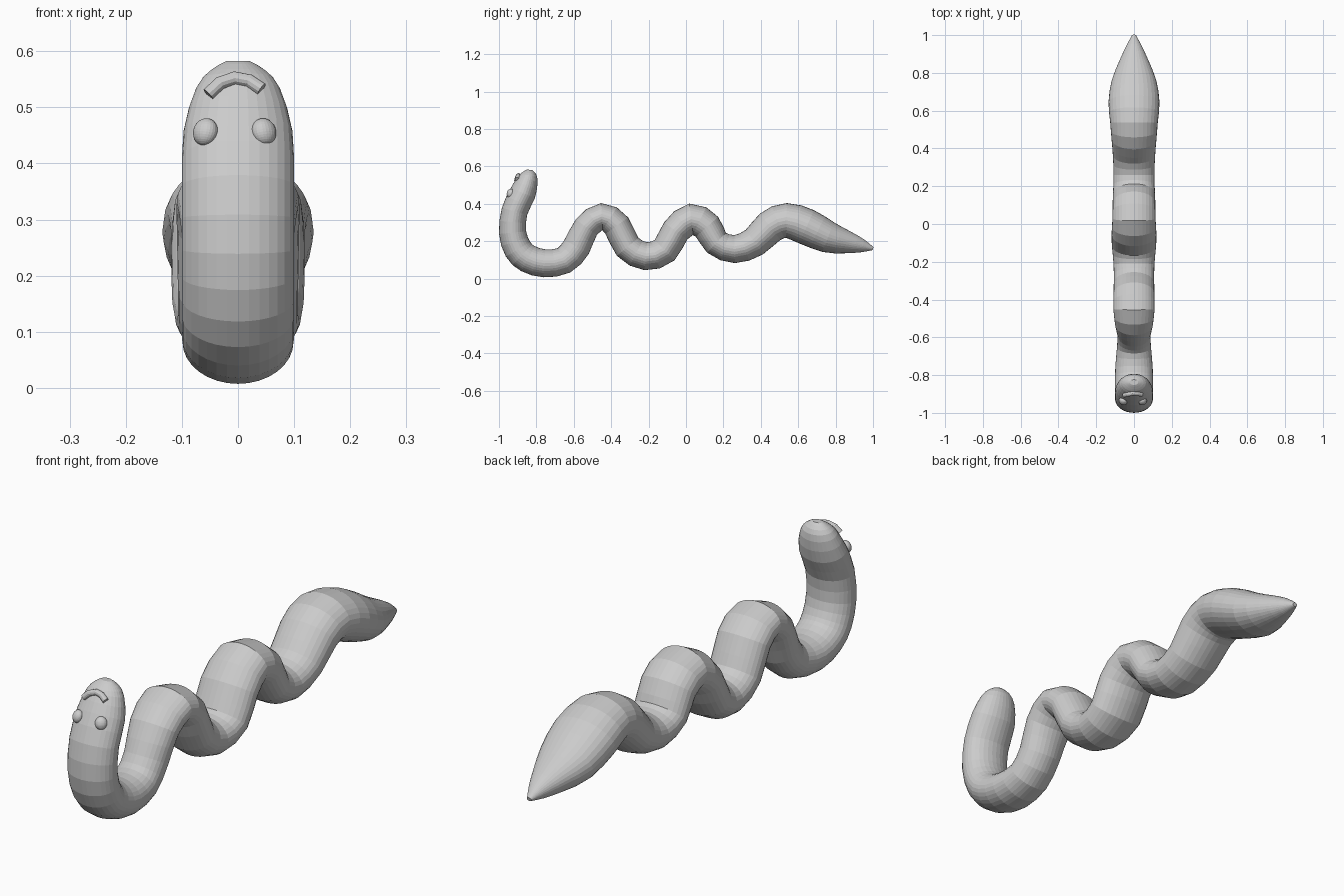
import bpy, bmesh, math
from mathutils import Vector

if "Cube" in bpy.data.objects:
    bpy.data.objects.remove(bpy.data.objects["Cube"])

# Body stations from head to tail: (y, z, in-plane radius, half width in x)
STATIONS = [
    (-.838, .582, .014, .022), (-.839, .565, .036, .050), (-.845, .533, .054, .075),
    (-.872, .458, .070, .097), (-.917, .360, .070, .100), (-.927, .246, .073, .100),
    (-.898, .157, .076, .100), (-.845, .107, .076, .100), (-.757, .082, .075, .099),
    (-.652, .098, .073, .090), (-.585, .170, .075, .088), (-.533, .275, .070, .100),
    (-.450, .332, .072, .109), (-.370, .283, .075, .109), (-.312, .170, .075, .107),
    (-.215, .120, .075, .108), (-.115, .152, .076, .117), (-.055, .255, .077, .119),
    (.028, .318, .084, .114), (.112, .277, .080, .113), (.163, .192, .073, .111),
    (.260, .158, .075, .108), (.365, .195, .080, .112), (.450, .277, .089, .119),
    (.537, .311, .093, .126), (.645, .277, .097, .135), (.760, .222, .085, .118),
    (.865, .194, .060, .077), (.945, .175, .035, .040), (1.0, .160, .008, .010),
]
SIDES = 32
STEPS = 2


def catmull(a, b, c, d, t):
    return 0.5 * (2 * b + (c - a) * t + (2 * a - 5 * b + 4 * c - d) * t * t
                  + (3 * b - a - 3 * c + d) * t ** 3)


def smooth_stations(pts, steps):
    pts = [Vector(p) for p in pts]
    n, out = len(pts), []
    for i in range(n - 1):
        a, d = pts[max(i - 1, 0)], pts[min(i + 2, n - 1)]
        out += [catmull(a, pts[i], pts[i + 1], d, k / steps) for k in range(steps)]
    return out + [pts[-1]]


def finish(name, bm):
    bmesh.ops.recalc_face_normals(bm, faces=bm.faces)
    me = bpy.data.meshes.new(name)
    bm.to_mesh(me)
    bm.free()
    ob = bpy.data.objects.new(name, me)
    bpy.context.collection.objects.link(ob)
    return ob


def sweep(name, centres, radii, widths, sides, side_axis=None):
    """Skin elliptical rings along a path; side_axis carries the width."""
    bm, rings = bmesh.new(), []
    for i, c in enumerate(centres):
        tan = (centres[min(i + 1, len(centres) - 1)] - centres[max(i - 1, 0)]).normalized()
        side = side_axis
        norm = side.cross(tan).normalized()
        side = tan.cross(norm)
        rings.append([bm.verts.new(c + side * widths[i] * math.cos(a) + norm * radii[i] * math.sin(a))
                      for a in (2 * math.pi * k / sides for k in range(sides))])
    for r, s in zip(rings, rings[1:]):
        for k in range(sides):
            j = (k + 1) % sides
            bm.faces.new((r[k], r[j], s[j], s[k]))
    bm.faces.new(rings[0])
    bm.faces.new(rings[-1])
    return finish(name, bm)


# Wavy body with rounded head and pointed tail
st = smooth_stations(STATIONS, STEPS)
sweep("body", [Vector((0, s[0], s[1])) for s in st], [s[2] for s in st],
      [s[3] for s in st], SIDES, Vector((1, 0, 0)))

# Eyes
for name, x in (("eye_left", -.058), ("eye_right", .046)):
    bm = bmesh.new()
    bmesh.ops.create_uvsphere(bm, u_segments=24, v_segments=16, radius=1)
    ob = finish(name, bm)
    ob.location = (x, -.938, .456)
    ob.scale = (.023, .019, .025)
    ob.rotation_euler = (math.radians(-20), 0, math.radians(-30 if x < 0 else 30))

# Arched mouth tube
mouth = [Vector(p) for p in ((-.053, -.907, .523), (-.032, -.902, .543), (-.006, -.896, .552),
                             (.020, -.898, .547), (.042, -.904, .532))]
sweep("mouth", mouth, [.012] * 5, [.012] * 5, 12, Vector((0, 1, 0)))
